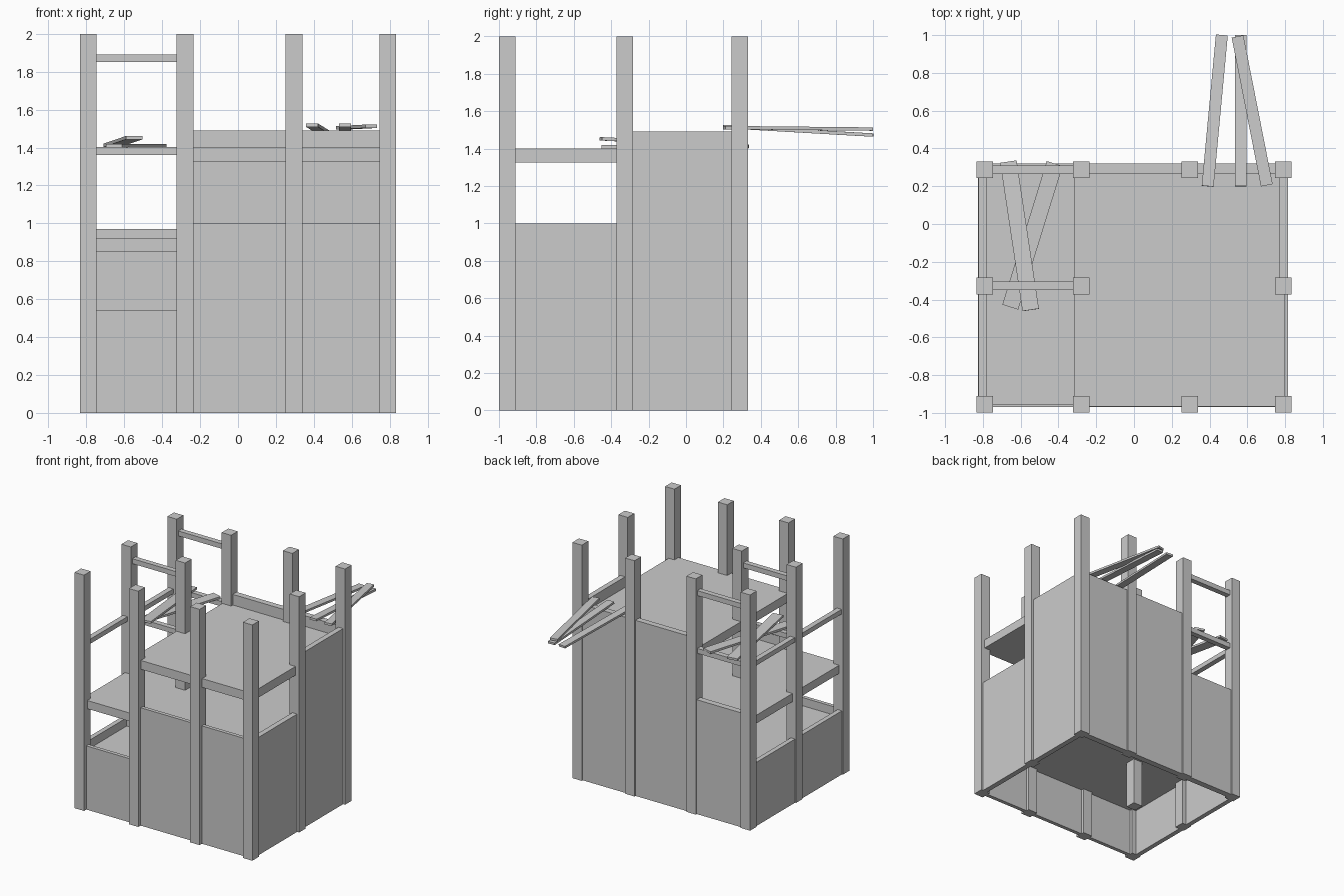
import bpy
from mathutils import Vector, Matrix

if "Cube" in bpy.data.objects:
    bpy.data.objects.remove(bpy.data.objects["Cube"])

XS = (-0.79, -0.28, 0.295, 0.79)      # post columns
YS = (-0.955, -0.328, 0.288)          # post rows
POST = 0.088


def box(name, lo, hi):
    """Axis-aligned box between two corners."""
    x0, y0, z0 = lo
    x1, y1, z1 = hi
    v = [(x, y, z) for z in (z0, z1) for x, y in ((x0, y0), (x1, y0), (x1, y1), (x0, y1))]
    f = [(3, 2, 1, 0), (4, 5, 6, 7)] + [(i, (i + 1) % 4, (i + 1) % 4 + 4, i + 4) for i in range(4)]
    me = bpy.data.meshes.new(name)
    me.from_pydata(v, [], f)
    ob = bpy.data.objects.new(name, me)
    bpy.context.collection.objects.link(ob)
    return ob


def bar_x(name, x0, x1, y, z0, z1, t=0.045):
    """Wall or rail running along x."""
    return box(name, (x0, y - t / 2, z0), (x1, y + t / 2, z1))


def bar_y(name, x, y0, y1, z0, z1, t=0.045):
    """Wall or rail running along y."""
    return box(name, (x - t / 2, y0, z0), (x + t / 2, y1, z1))


def plank(name, a, b, width, thick=0.018):
    """Loose board between two end centres."""
    a, b = Vector(a), Vector(b)
    length = (b - a).length
    ob = box(name, (-length / 2, -width / 2, -thick / 2), (length / 2, width / 2, thick / 2))
    ux = (b - a).normalized()
    uy = Vector((0, 0, 1)).cross(ux).normalized()
    rot = Matrix((ux, uy, ux.cross(uy))).transposed().to_4x4()
    ob.data.transform(Matrix.Translation((a + b) / 2) @ rot)


# Posts: full grid except one missing inner post
for j, y in enumerate(YS):
    for i, x in enumerate(XS):
        if (i, j) != (2, 1):
            h = POST / 2
            box("post", (x - h, y - h, 0), (x + h, y + h, 2))

# Floors
box("low_floor", (-0.79, -0.955, 0.405), (0.79, 0.288, 0.47))
box("middle_floor", (-0.80, -0.955, 0.85), (0.79, 0.288, 0.92))
box("upper_floor", (-0.318, -0.965, 1.325), (0.80, 0.288, 1.40))

# Front and back wall panels, by bay
for i, (front, back) in enumerate(((0.54, 0.97), (1.0, 1.49), (1.0, 1.49))):
    bar_x("front_wall", XS[i], XS[i + 1], -0.952, 0, front, 0.032)
    bar_x("back_wall", XS[i], XS[i + 1], 0.293, 0, back, 0.052)

# Side wall panels, by bay
for j, (left, right) in enumerate(((0.54, 1.0), (0.54, 1.49))):
    bar_y("left_wall", -0.805, YS[j], YS[j + 1], 0, left, 0.04)
    bar_y("right_wall", 0.793, YS[j], YS[j + 1], 0, right)

# Rails of the left tower
for j in (0, 1):
    bar_y("side_rail", -0.80, YS[j], YS[j + 1], 1.36, 1.40)
for y in YS[1:]:
    for z in (1.36, 1.85):
        bar_x("cross_rail", XS[0], XS[1], y, z, z + 0.042)

# Loose planks on the left rails
plank("left_plank_flat", (-0.42, 0.32, 1.41), (-0.655, -0.44, 1.41), 0.088)
plank("left_plank_tilted", (-0.665, 0.33, 1.412), (-0.547, -0.455, 1.452), 0.088)

# Loose planks over the back wall
plank("back_plank_left", (0.39, 0.2, 1.518), (0.465, 1.0, 1.472), 0.063)
plank("back_plank_middle", (0.565, 0.2, 1.518), (0.565, 1.0, 1.472), 0.063)
plank("back_plank_right", (0.703, 0.205, 1.512), (0.548, 0.993, 1.504), 0.063)
